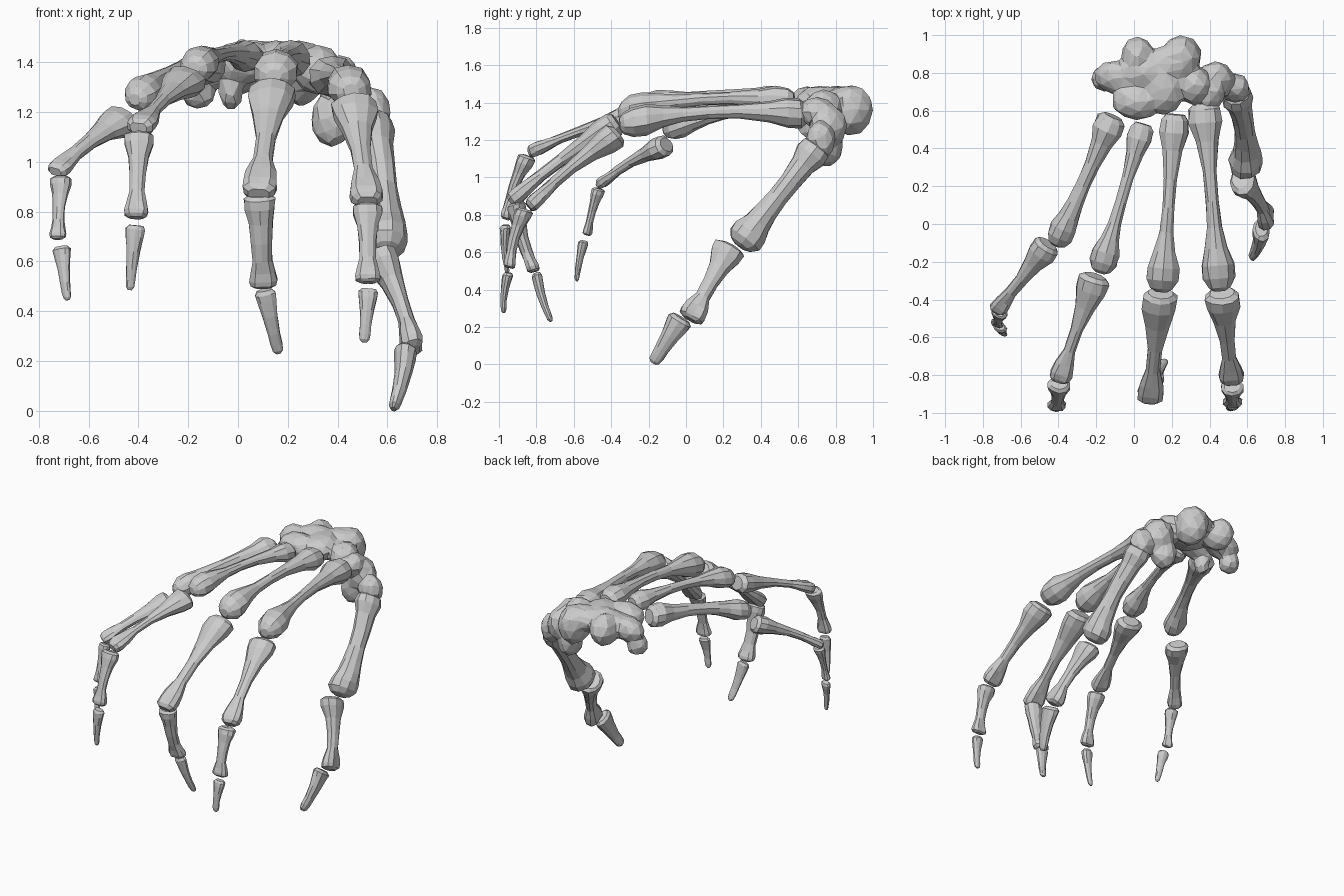
import bpy, bmesh, math, random
from mathutils import Vector

if "Cube" in bpy.data.objects:
    bpy.data.objects.remove(bpy.data.objects["Cube"])

random.seed(4)
SIDES = 10

# length position, which radius (b=base, s=shaft, h=head), factor
PROFILES = {
    "metacarpal": [(0, "b", .62), (.03, "b", .93), (.1, "b", 1), (.2, "bs", .95), (.36, "s", 1.02), (.52, "s", .95),
                   (.66, "s", 1.1), (.77, "sh", .98), (.86, "h", 1), (.93, "h", .98), (.98, "h", .7), (1, "h", .35)],
    "phalanx": [(0, "b", .7), (.035, "b", 1), (.13, "b", .98), (.29, "bs", .92), (.5, "s", .97),
                (.7, "s", .92), (.83, "h", .88), (.92, "h", 1.02), (.97, "h", .95), (1, "h", .6)],
    "tip": [(0, "b", .7), (.06, "b", 1), (.17, "b", .92), (.4, "s", 1), (.68, "s", .8),
            (.85, "h", 1.05), (.95, "h", .9), (1, "h", .45)],
}
DEPTH = {"metacarpal": .92, "phalanx": .76, "tip": .68}


def finish(name, bm):
    bmesh.ops.recalc_face_normals(bm, faces=bm.faces[:])
    me = bpy.data.meshes.new(name)
    bm.to_mesh(me)
    bm.free()
    ob = bpy.data.objects.new(name, me)
    bpy.context.collection.objects.link(ob)
    return ob


def bone(name, kind, a, b, radii, hint=(1, 0, 0), bow=.015):
    """Long bone lofted from a to b; hint is its broad direction."""
    a, b = Vector(a), Vector(b)
    d = (b - a).normalized()
    w = Vector(hint)
    w = (w - d * w.dot(d)).normalized()
    n = d.cross(w)                       # dorsal direction
    val = dict(zip("bsh", radii))
    bm = bmesh.new()
    rings = []
    for t, keys, f in PROFILES[kind]:
        r = f * sum(val[k] for k in keys) / len(keys)
        c = a.lerp(b, t) + n * bow * math.sin(math.pi * t)
        ring = []
        for i in range(SIDES):
            ang = 2 * math.pi * (i + .5) / SIDES
            cx, sy = math.cos(ang), math.sin(ang)
            dep = DEPTH[kind]
            if kind == "phalanx" and t > .8:      # paired condyles
                dep *= .75 + .35 * abs(cx)
            if sy > 0 and .3 < t < .8:            # rounder back, flat palm side
                dep *= 1.12
            k = r * random.uniform(.94, 1.06)
            ring.append(bm.verts.new(c + w * cx * k + n * sy * k * dep))
        rings.append(ring)
    for p, q in zip(rings, rings[1:]):
        for i in range(SIDES):
            j = (i + 1) % SIDES
            bm.faces.new((p[i], p[j], q[j], q[i]))
    bm.faces.new(rings[0][::-1])
    bm.faces.new(rings[-1])
    finish(name, bm)


def cluster(name, lumps):
    """Ellipsoid lumps fused into one faceted mass."""
    bm = bmesh.new()
    for c, r in lumps:
        new = bmesh.ops.create_icosphere(bm, subdivisions=2, radius=1)["verts"]
        for v in new:
            k = random.uniform(.96, 1.08)
            v.co = Vector(c) + Vector(v.co[i] * r[i] * k for i in range(3))
    ob = finish(name, bm)
    m = ob.modifiers.new("fuse", "REMESH")
    m.mode, m.voxel_size = "VOXEL", .015
    m = ob.modifiers.new("soften", "SMOOTH")
    m.iterations = 4
    m = ob.modifiers.new("facet", "DECIMATE")
    m.ratio = .06


M, P, T = "metacarpal", "phalanx", "tip"

# little finger
H = (1, -.45, -.2)
bone("little_metacarpal", M, (-.11, .57, 1.39), (-.415, -.115, 1.25), (.085, .042, .073), bow=.03)
bone("little_proximal", P, (-.455, -.105, 1.175), (-.735, -.465, .96), (.078, .036, .048), H)
bone("little_middle", P, (-.71, -.465, .94), (-.725, -.53, .69), (.045, .026, .034), H, .005)
bone("little_tip", T, (-.71, -.545, .66), (-.685, -.585, .445), (.038, .026, .018), H, .005)

# ring finger
bone("ring_metacarpal", M, (.05, .53, 1.42), (-.18, -.26, 1.375), (.068, .032, .076), bow=.035)
bone("ring_proximal", P, (-.205, -.275, 1.33), (-.4, -.835, 1.135), (.085, .034, .06))
bone("ring_middle", P, (-.395, -.845, 1.115), (-.41, -.965, .775), (.062, .034, .05))
bone("ring_tip", T, (-.41, -.965, .745), (-.435, -.955, .485), (.042, .028, .019), bow=.008)

# middle finger
bone("middle_metacarpal", M, (.22, .58, 1.41), (.145, -.36, 1.345), (.08, .035, .088), bow=.04)
bone("middle_proximal", P, (.14, -.365, 1.295), (.083, -.94, .87), (.095, .043, .072))
bone("middle_middle", P, (.085, -.91, .865), (.103, -.81, .495), (.065, .045, .058))
bone("middle_tip", T, (.105, -.8, .485), (.163, -.722, .23), (.044, .032, .024), bow=.008)

# index finger
bone("index_metacarpal", M, (.37, .64, 1.34), (.455, -.355, 1.285), (.092, .038, .09), bow=.035)
bone("index_proximal", P, (.465, -.365, 1.235), (.52, -.84, .84), (.095, .041, .068))
bone("index_middle", P, (.52, -.86, .83), (.522, -.945, .515), (.062, .036, .052))
bone("index_tip", T, (.525, -.95, .49), (.507, -.975, .275), (.042, .029, .022), bow=.008)

# thumb, broad side facing sideways
S = (0, .8, -.6)
bone("thumb_metacarpal", M, (.535, .71, 1.175), (.595, .285, .63), (.09, .058, .1), S)
bone("thumb_proximal", P, (.565, .24, .63), (.705, .02, .24), (.09, .046, .074), S)
bone("thumb_tip", T, (.675, -.025, .25), (.625, -.175, .006), (.07, .05, .036), S, .008)

# wrist bones: main mass, then the thumb-side bones
cluster("wrist_bones", [
    ((.25, .88, 1.36), (.105, .12, .135)), ((.2, .85, 1.41), (.14, .1, .08)),
    ((.02, .88, 1.38), (.09, .11, .11)), ((.06, .8, 1.41), (.16, .09, .08)),
    ((-.09, .78, 1.38), (.12, .085, .085)), ((-.16, .77, 1.28), (.07, .07, .07)),
    ((.01, .65, 1.4), (.13, .1, .09)), ((-.03, .65, 1.29), (.05, .06, .085)),
    ((.15, .73, 1.4), (.12, .15, .09)), ((.32, .73, 1.37), (.1, .1, .1)),
])
cluster("thumb_side_wrist_bones", [
    ((.43, .76, 1.27), (.1, .1, .12)), ((.38, .75, 1.17), (.09, .085, .115)),
    ((.535, .72, 1.2), (.08, .08, .1)), ((.4, .7, 1.35), (.08, .1, .08)),
])
